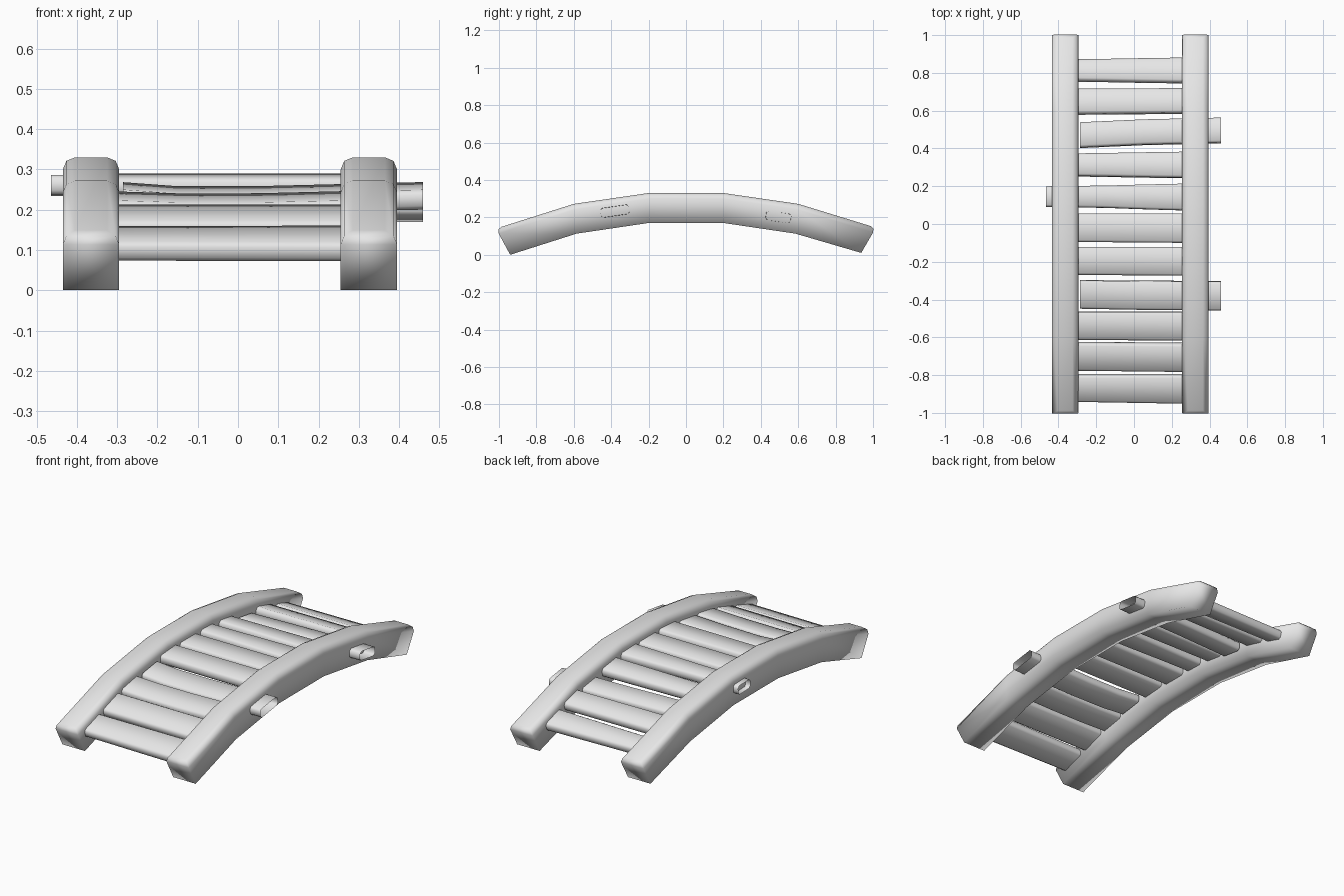
import bpy
import bmesh
import math

cube = bpy.data.objects.get("Cube")
if cube:
    bpy.data.objects.remove(cube, do_unlink=True)

mat = bpy.data.materials.new("plain grey")
mat.use_nodes = True
GREY = (0.8, 0.8, 0.8, 1)
mat.diffuse_color = GREY
mat.node_tree.nodes["Principled BSDF"].inputs["Base Color"].default_value = GREY

# Side outline of the arched rail: (y, z) along the top and the underside
TOP = [(-1.016, 0.14), (-0.6, 0.272), (-0.2, 0.33), (0.2, 0.33), (0.6, 0.272), (1.015, 0.145)]
BOTTOM = [(-0.94, 0.0), (-0.585, 0.113), (-0.2, 0.17), (0.2, 0.17), (0.585, 0.113), (0.937, 0.01)]


def arc(y):
    """Height of the rail's top at y."""
    for (y0, z0), (y1, z1) in zip(TOP, TOP[1:]):
        if y <= y1:
            break
    return z0 + (z1 - z0) * (y - y0) / (y1 - y0)


def loft(rings, cap_start=True, cap_end=True):
    """Skin a row of equal closed rings."""
    bm = bmesh.new()
    rows = [[bm.verts.new(p) for p in ring] for ring in rings]
    n = len(rows[0])
    for a, b in zip(rows, rows[1:]):
        for i in range(n):
            j = (i + 1) % n
            bm.faces.new((a[i], a[j], b[j], b[i]))
    if cap_start:
        bm.faces.new(rows[0][::-1])
    if cap_end:
        bm.faces.new(rows[-1])
    bmesh.ops.recalc_face_normals(bm, faces=bm.faces)
    return bm, rows


def finish(bm, name, angle):
    mesh = bpy.data.meshes.new(name)
    bm.to_mesh(mesh)
    bm.free()
    mesh.materials.append(mat)
    mesh.shade_smooth()
    mesh.set_sharp_from_angle(angle=math.radians(angle))
    obj = bpy.data.objects.new(name, mesh)
    bpy.context.collection.objects.link(obj)


# Arched side rails, rounded around the upper rim
def rail(name, x0, x1):
    rings = [[(x0, *b), (x0, *t), (x1, *t), (x1, *b)] for t, b in zip(TOP, BOTTOM)]
    bm, rows = loft(rings)
    upper = {v for row in rows for v in row[1:3]}
    ends = {frozenset(row[1:3]) for row in (rows[0], rows[-1])}
    rim = [e for e in bm.edges if set(e.verts) <= upper
           and (e.verts[0].co.x == e.verts[1].co.x or frozenset(e.verts) in ends)]
    bmesh.ops.bevel(bm, geom=rim, offset=0.03, segments=2, profile=0.5,
                    affect='EDGES', clamp_overlap=True)
    finish(bm, name, 120)


rail("right_rail", -0.435, -0.295)
rail("left_rail", 0.255, 0.395)


# Cross planks, each leaning with the arch and slightly uneven
def plank(name, left, right, x0=-0.34, x1=0.3, drop=0.045, sag=0.0, thick=0.05):
    """left and right are the (front, back) y limits at the -x and +x rails."""
    yc = sum(left + right) / 4
    tilt = math.atan((arc(yc + 0.1) - arc(yc - 0.1)) / 0.2)
    c, s = math.cos(tilt), math.sin(tilt)
    rings = []
    for x in (x0, -0.15, 0.05, x1):
        f = (x + 0.29) / 0.545
        f = min(max(f, 0), 1)
        front = left[0] + (right[0] - left[0]) * f
        back = left[1] + (right[1] - left[1]) * f
        half = (back - front - thick * abs(s)) / c / 2
        mid = (front + back) / 2
        dip = sag if x in (-0.15, 0.05) else 0
        h, r = thick / 2, 0.011
        ring = []
        for sy, sz in ((-1, -1), (1, -1), (1, 1), (-1, 1)):
            pair = [(sy * half, sz * (h - r)), (sy * (half - r), sz * h)]
            ring += pair if sy * sz < 0 else pair[::-1]
        # Keep the ring in order round the section
        ring.sort(key=lambda p: math.atan2(p[1] / h, p[0] / half))
        zc = arc(yc) - drop - h - dip
        rings.append([(x, mid + u * c - v * s, zc + u * s + v * c) for u, v in ring])
    bm, _ = loft(rings, cap_start=x0 > -0.4, cap_end=x1 < 0.4)
    finish(bm, name, 50)


PLANKS = [
    dict(left=(-0.945, -0.79), right=(-0.955, -0.79)),
    dict(left=(-0.78, -0.62), right=(-0.787, -0.625)),
    dict(left=(-0.615, -0.46), right=(-0.62, -0.46), sag=0.006),
    dict(left=(-0.45, -0.295), right=(-0.46, -0.3), x0=-0.285, x1=0.46, sag=0.01),
    dict(left=(-0.27, -0.12), right=(-0.275, -0.12)),
    dict(left=(-0.095, 0.055), right=(-0.1, 0.055)),
    dict(left=(0.09, 0.2), right=(0.07, 0.215), x0=-0.465),
    dict(left=(0.25, 0.375), right=(0.24, 0.385)),
    dict(left=(0.4, 0.54), right=(0.425, 0.565), x0=-0.285, x1=0.46, drop=0.062),
    dict(left=(0.575, 0.72), right=(0.58, 0.722)),
    dict(left=(0.75, 0.875), right=(0.74, 0.885)),
]
for i, spec in enumerate(PLANKS):
    plank(f"plank_{i + 1}", **spec)
